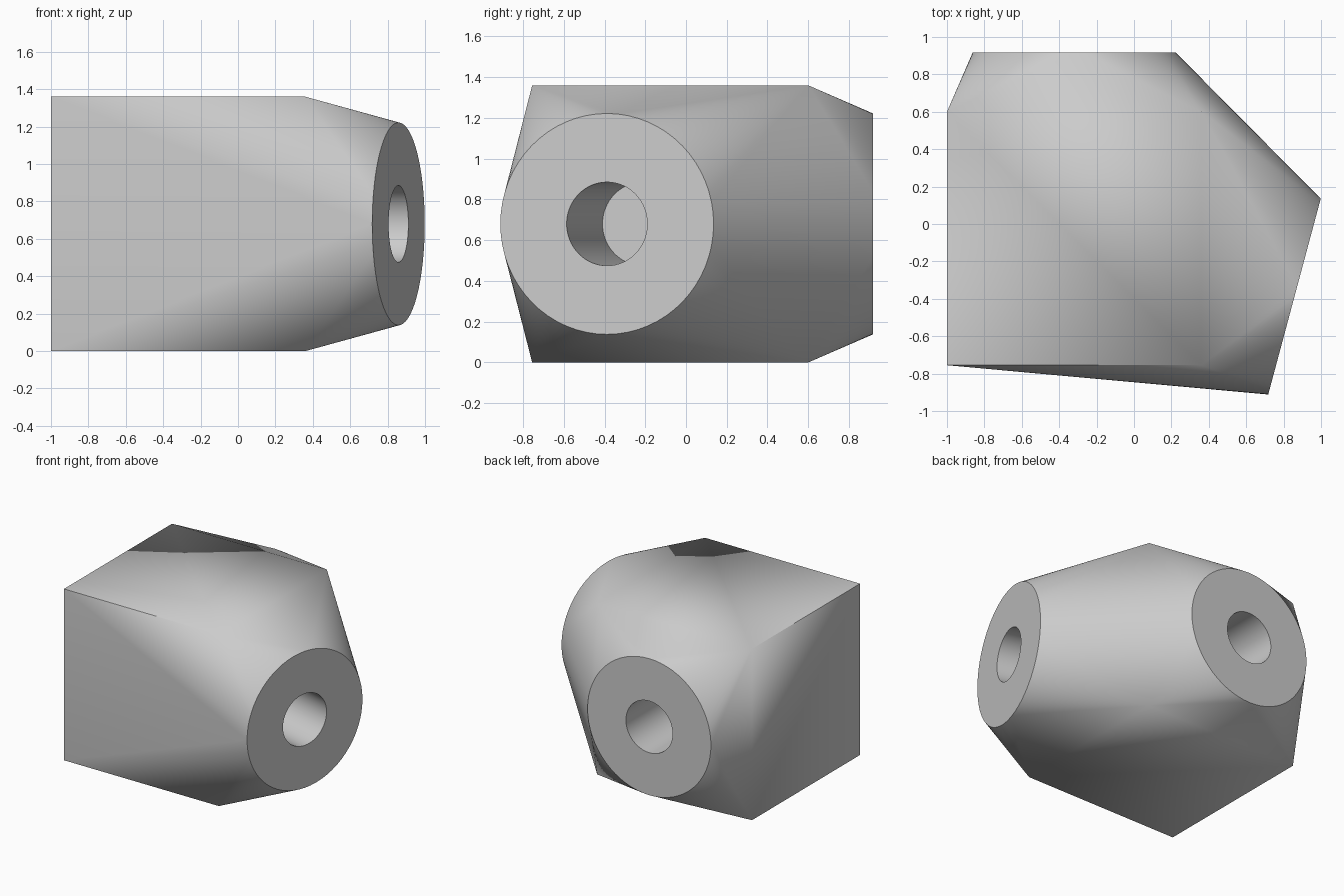
import bpy, bmesh, math
from mathutils import Vector

# Remove the default cube
cube = bpy.data.objects.get("Cube")
if cube:
    bpy.data.objects.remove(cube, do_unlink=True)

SEGMENTS = 64
DISK_RADIUS, HOLE_RADIUS, HOLE_DEPTH = 0.542, 0.205, 0.68
# Each round end: centre and outward direction
ENDS = [(Vector((0.858, -0.388, 0.68)), Vector((0.966, -0.259, 0)).normalized()),
        (Vector((-0.32, 0.918, 0.68)), Vector((0, 1, 0)))]

# Single grey material
grey = bpy.data.materials.new("plain_grey")
grey.use_nodes = True
colour = (0.6, 0.6, 0.6, 1)
grey.diffuse_color = colour
grey.node_tree.nodes["Principled BSDF"].inputs["Base Color"].default_value = colour


def ring(centre, normal, radius):
    side = normal.cross(Vector((0, 0, 1)))
    for i in range(SEGMENTS):
        a = 2 * math.pi * i / SEGMENTS
        yield centre + radius * (side * math.cos(a) + Vector((0, 0, math.sin(a))))


# Body: hull stretched over a box and two round ends
bm = bmesh.new()
for x in (-1, 0.36):
    for y in (-0.755, 0.6):
        for z in (0, 1.36):
            bm.verts.new((x, y, z))
for centre, normal in ENDS:
    for point in ring(centre, normal, DISK_RADIUS):
        bm.verts.new(point)
bmesh.ops.convex_hull(bm, input=bm.verts)
bmesh.ops.dissolve_limit(bm, angle_limit=0.0005, verts=bm.verts, edges=bm.edges)
bmesh.ops.recalc_face_normals(bm, faces=bm.faces)
mesh = bpy.data.meshes.new("connector_body")
bm.to_mesh(mesh)
bm.free()
mesh.materials.append(grey)
body = bpy.data.objects.new("connector_body", mesh)
bpy.context.collection.objects.link(body)

# Blind sockets bored into both round ends
bpy.ops.object.select_all(action='DESELECT')
body.select_set(True)
bpy.context.view_layer.objects.active = body
for centre, normal in ENDS:
    bpy.ops.mesh.primitive_cylinder_add(
        vertices=SEGMENTS, radius=HOLE_RADIUS, depth=2 * HOLE_DEPTH,
        location=centre, rotation=normal.to_track_quat('Z', 'Y').to_euler())
    cutter = bpy.context.object
    cutter.name = "socket_cutter"
    cutter.hide_render = True
    cutter.data.materials.append(grey)
    bpy.context.view_layer.objects.active = body
    bore = body.modifiers.new("socket", 'BOOLEAN')
    bore.operation = 'DIFFERENCE'
    bore.solver = 'EXACT'
    bore.object = cutter
    bpy.ops.object.modifier_apply(modifier=bore.name)
    bpy.data.objects.remove(cutter, do_unlink=True)

# Smooth shading with crisp rims
body.select_set(True)
bpy.ops.object.shade_smooth_by_angle(angle=math.radians(30))
